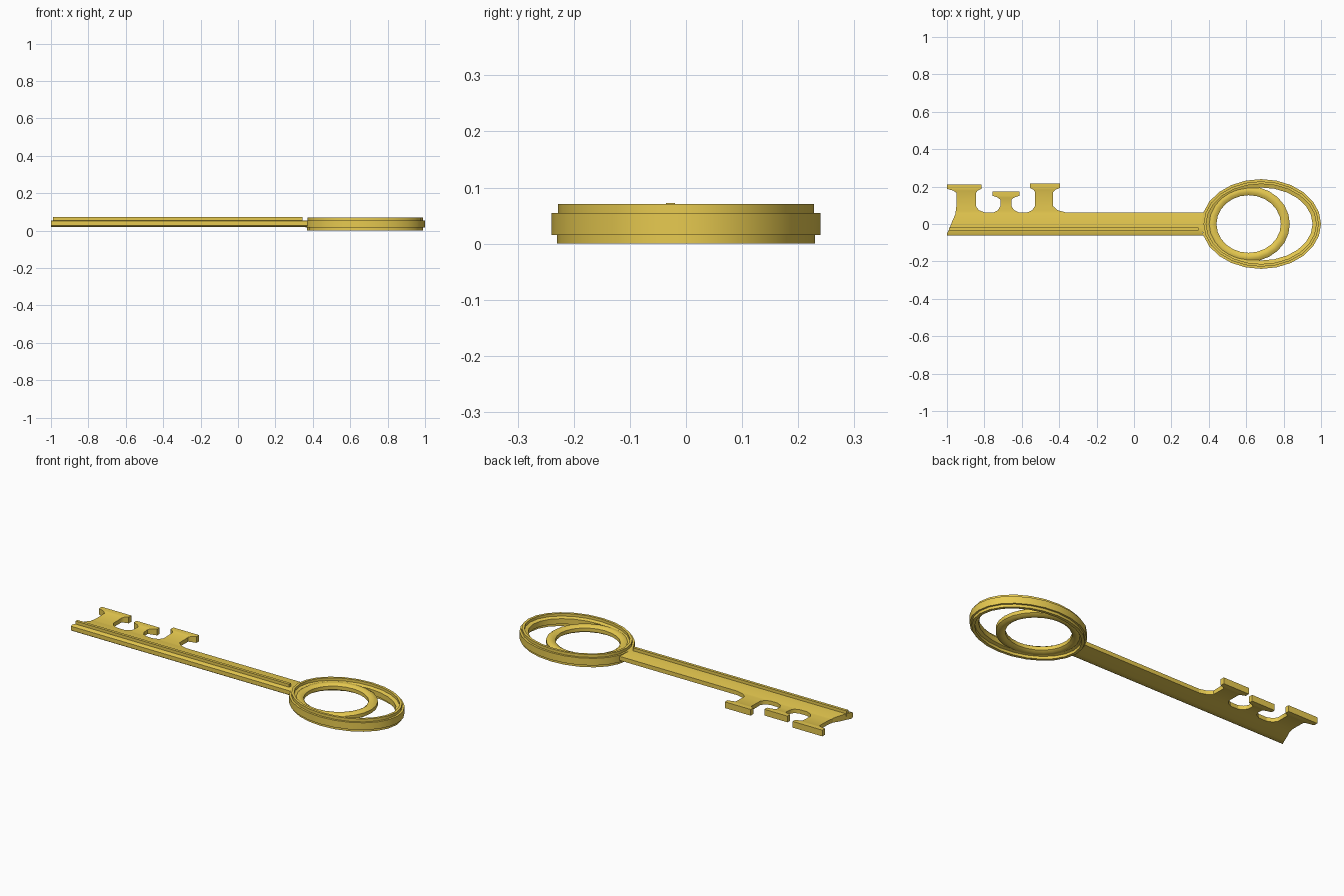
import bpy, bmesh, math

if "Cube" in bpy.data.objects:
    bpy.data.objects.remove(bpy.data.objects["Cube"])

gold = bpy.data.materials.new("gold")
gold.diffuse_color = (0.80, 0.59, 0.08, 1)
gold.use_nodes = True
gold.node_tree.nodes["Principled BSDF"].inputs["Base Color"].default_value = gold.diffuse_color


def finish(name, bm, angle=40):
    bmesh.ops.recalc_face_normals(bm, faces=bm.faces)
    me = bpy.data.meshes.new(name)
    bm.to_mesh(me)
    bm.free()
    ob = bpy.data.objects.new(name, me)
    bpy.context.collection.objects.link(ob)
    me.materials.append(gold)
    bpy.ops.object.select_all(action='DESELECT')
    ob.select_set(True)
    bpy.context.view_layer.objects.active = ob
    bpy.ops.object.shade_smooth_by_angle(angle=math.radians(angle))
    return ob


def loft(name, stations):
    """Rectangles (y, x_left, x_right, z_low, z_high) skinned along y."""
    bm = bmesh.new()
    rows = [[bm.verts.new(p) for p in ((a, y, lo), (b, y, lo), (b, y, hi), (a, y, hi))]
            for y, a, b, lo, hi in stations]
    for r, s in zip(rows, rows[1:]):
        for i in range(4):
            j = (i + 1) % 4
            bm.faces.new((r[i], r[j], s[j], s[i]))
    bm.faces.new(rows[0])
    bm.faces.new(rows[-1])
    return finish(name, bm)


def oval_ring(name, cx, rx, ry, section, n=24):
    """Sweep a closed (inset, z) section around an ellipse."""
    bm = bmesh.new()
    rings = []
    for k in range(n):
        t = 2 * math.pi * k / n
        rings.append([bm.verts.new((cx + (rx - d) * math.cos(t), (ry - d) * math.sin(t), z))
                      for d, z in section])
    m = len(section)
    for k in range(n):
        r, s = rings[k], rings[(k + 1) % n]
        for i in range(m):
            j = (i + 1) % m
            bm.faces.new((r[i], r[j], s[j], s[i]))
    return finish(name, bm)


# Shaft: thick rounded front edge thinning to a blade at the back
loft("shaft", [(-.062, -1, .372, .027, .05), (-.052, -1, .368, .02, .055),
               (-.02, -.985, .365, .02, .055), (.02, -.97, .365, .022, .053),
               (.062, -.95, .378, .025, .048)])

# Narrow ridge along the top of the shaft
loft("shaft_ridge", [(-.036, -.99, .345, .04, .072), (-.02, -.988, .345, .04, .072)])

# Three bits: concave necks with flared heads (head y, base, neck, head x ranges)
bits = [(.212, (-.955, -.80), (-.95, -.845), (-1.0, -.815)),
        (.175, (-.75, -.615), (-.715, -.655), (-.757, -.612)),
        (.217, (-.57, -.365), (-.53, -.432), (-.556, -.395))]
for n, (top, base, neck, head) in enumerate(bits, 1):
    mix = lambda p, q, f: (p[0] + (q[0] - p[0]) * f, p[1] + (q[1] - p[1]) * f)
    low, high = .095, top - .045
    loft(f"bit_{n}", [(.05, *base, .025, .049), (.062, *base, .025, .048),
                      (.074, *mix(base, neck, .65), .026, .048),
                      (low, *neck, .026, .048), (high, *neck, .025, .05),
                      (top - .034, *mix(neck, head, .3), .022, .053),
                      (top - .024, *head, .02, .055), (top, *head, .02, .055)])

# Outer bow ring with a raised rim above and below
oval_ring("bow_outer_ring", .68, .32, .24,
          [(0, .015), (0, .055), (.012, .055), (.012, .071), (.026, .071), (.026, .056),
           (.045, .05), (.045, .02), (.026, .015), (.026, 0), (.01, 0), (.01, .015)])

# Inner bow ring, an offset rounded hoop fused to the shaft side
oval_ring("bow_inner_ring", .613, .22, .202,
          [(0, .025), (0, .045), (.015, .055), (.033, .055), (.048, .045),
           (.048, .025), (.033, .015), (.015, .015)])
